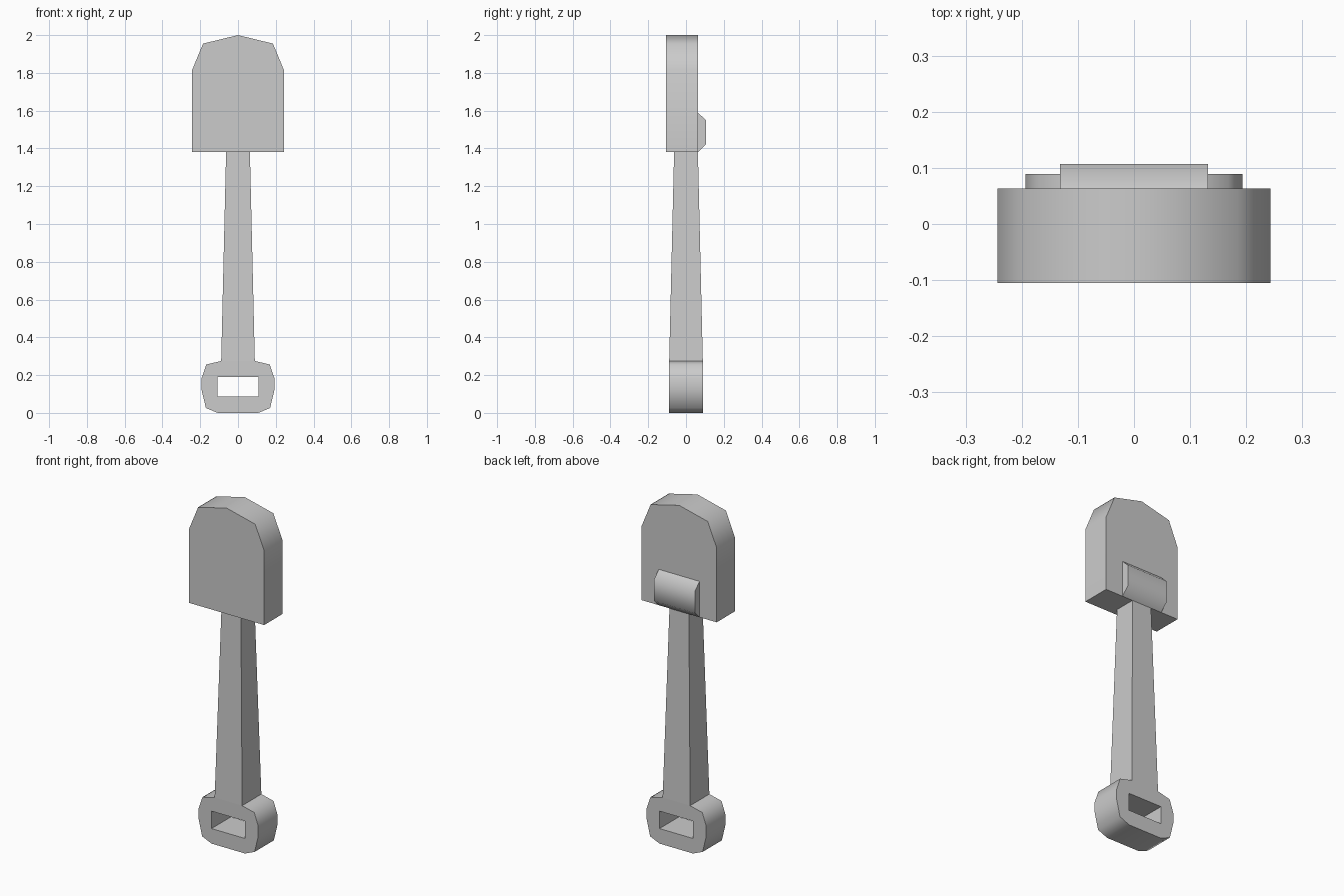
import bpy, bmesh, math
from mathutils import Vector

if "Cube" in bpy.data.objects:
    bpy.data.objects.remove(bpy.data.objects["Cube"])


def finish(name, bm):
    bmesh.ops.recalc_face_normals(bm, faces=bm.faces[:])
    mesh = bpy.data.meshes.new(name)
    bm.to_mesh(mesh)
    bm.free()
    obj = bpy.data.objects.new(name, mesh)
    bpy.context.collection.objects.link(obj)
    bpy.ops.object.select_all(action='DESELECT')
    obj.select_set(True)
    bpy.context.view_layer.objects.active = obj
    bpy.ops.object.shade_smooth_by_angle(angle=math.radians(62))
    return obj


def prism(name, loops, depth):
    """Fill closed 3D loops (the second one is a hole) and extrude by depth."""
    bm = bmesh.new()
    for loop in loops:
        vs = [bm.verts.new(p) for p in loop]
        for a, b in zip(vs, vs[1:] + vs[:1]):
            bm.edges.new((a, b))
    bmesh.ops.triangle_fill(bm, use_beauty=True, use_dissolve=False, edges=bm.edges[:])
    new = bmesh.ops.extrude_face_region(bm, geom=bm.faces[:], use_keep_orig=True)["geom"]
    verts = [v for v in new if isinstance(v, bmesh.types.BMVert)]
    bmesh.ops.translate(bm, verts=verts, vec=Vector(depth))
    return finish(name, bm)


def symmetric(half, y):
    """Mirror a right-hand x,z profile into a closed loop at the given y."""
    left = [(-x, z) for x, z in reversed(half) if x > 0]
    return [(x, y, z) for x, z in half + left]


# Blade with a faceted rounded top
blade = [(0, 2.0), (0.185, 1.955), (0.243, 1.815), (0.243, 1.38)]
prism("blade", [symmetric(blade, -0.105)], (0, 0.168, 0))

# Chamfered socket on the back of the blade
socket = [(0.063, 1.38), (0.107, 1.422), (0.107, 1.548), (0.063, 1.59)]
prism("blade_socket", [[(-0.132, y, z) for y, z in socket]], (0.264, 0, 0))

# Square shaft, tapering towards the blade, open where it meets its neighbours
bpy.ops.mesh.primitive_cone_add(
    vertices=4, radius1=0.089 * math.sqrt(2), radius2=0.063 * math.sqrt(2),
    depth=1.105, end_fill_type='NOTHING',
    location=(0, 0, 0.275 + 1.105 / 2), rotation=(0, 0, math.radians(45)))
bpy.context.object.name = "shaft"

# Grip with a rectangular hand hole
grip = [(0.089, 0.275), (0.168, 0.256), (0.193, 0.183), (0.193, 0.122),
        (0.17, 0.026), (0.108, 0.0)]
hole = [(0.109, 0.19), (0.109, 0.088)]
prism("grip", [symmetric(grip, -0.089), symmetric(hole, -0.089)], (0, 0.178, 0))
